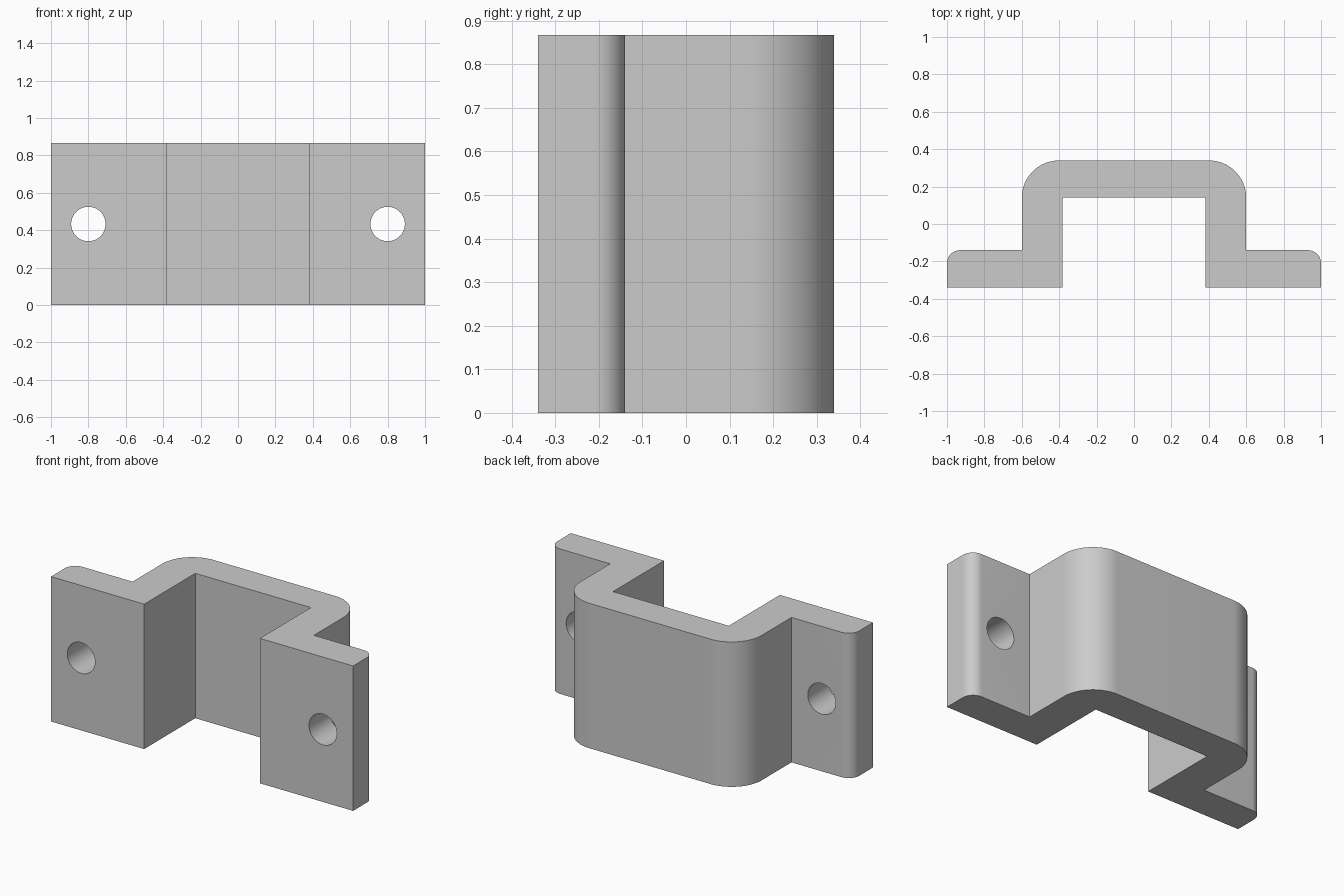
import bpy, bmesh
from math import cos, sin, pi, radians

HEIGHT = 0.867
DEPTH = 0.34        # half of the overall depth
FOOT_BACK = -0.14   # rear face of the mounting feet
HOLE_X, HOLE_R = 0.8, 0.092

default = bpy.data.objects.get("Cube")
if default:
    bpy.data.objects.remove(default, do_unlink=True)

grey = bpy.data.materials.new("plain_grey")
grey.use_nodes = True
colour = (0.6, 0.6, 0.6, 1)
grey.diffuse_color = colour
grey.node_tree.nodes["Principled BSDF"].inputs["Base Color"].default_value = colour


def fillet(cx, cy, r, steps):
    """Quarter arc from the +x side round to the +y side."""
    return [(cx + r * cos(pi / 2 * i / steps), cy + r * sin(pi / 2 * i / steps))
            for i in range(steps + 1)]


# Bracket: half profile mirrored into a hat section, then extruded upwards
half = [(0.383, 0.143), (0.383, -DEPTH), (1, -DEPTH)]
half += fillet(0.93, FOOT_BACK - 0.07, 0.07, 12)
half += [(0.6, FOOT_BACK)]
half += fillet(0.4, DEPTH - 0.2, 0.2, 20)
profile = half + [(-x, y) for x, y in reversed(half)]

bm = bmesh.new()
base = bm.faces.new([bm.verts.new((x, y, 0)) for x, y in profile])
top = bmesh.ops.extrude_face_region(bm, geom=[base])["geom"]
bmesh.ops.translate(bm, vec=(0, 0, HEIGHT),
                    verts=[v for v in top if isinstance(v, bmesh.types.BMVert)])
bmesh.ops.recalc_face_normals(bm, faces=bm.faces)
mesh = bpy.data.meshes.new("bracket")
bm.to_mesh(mesh)
bm.free()
bracket = bpy.data.objects.new("bracket", mesh)
bpy.context.collection.objects.link(bracket)
mesh.materials.append(grey)

# Screw holes drilled through both feet
bpy.context.view_layer.objects.active = bracket
for side in (-1, 1):
    bpy.ops.mesh.primitive_cylinder_add(
        vertices=48, radius=HOLE_R, depth=0.4,
        location=(side * HOLE_X, (FOOT_BACK - DEPTH) / 2, HEIGHT / 2),
        rotation=(pi / 2, 0, 0))
    drill = bpy.context.object
    drill.name = "hole_cutter"
    drill.hide_render = True
    drill.data.materials.append(grey)
    bpy.context.view_layer.objects.active = bracket
    cut = bracket.modifiers.new("screw_hole", "BOOLEAN")
    cut.operation = "DIFFERENCE"
    cut.solver = "EXACT"
    cut.object = drill
    bpy.ops.object.modifier_apply(modifier=cut.name)
    bpy.data.objects.remove(drill, do_unlink=True)

# Smooth rounded corners, crisp edges elsewhere
bpy.ops.object.select_all(action="DESELECT")
bracket.select_set(True)
bpy.context.view_layer.objects.active = bracket
bpy.ops.object.shade_smooth_by_angle(angle=radians(30))
